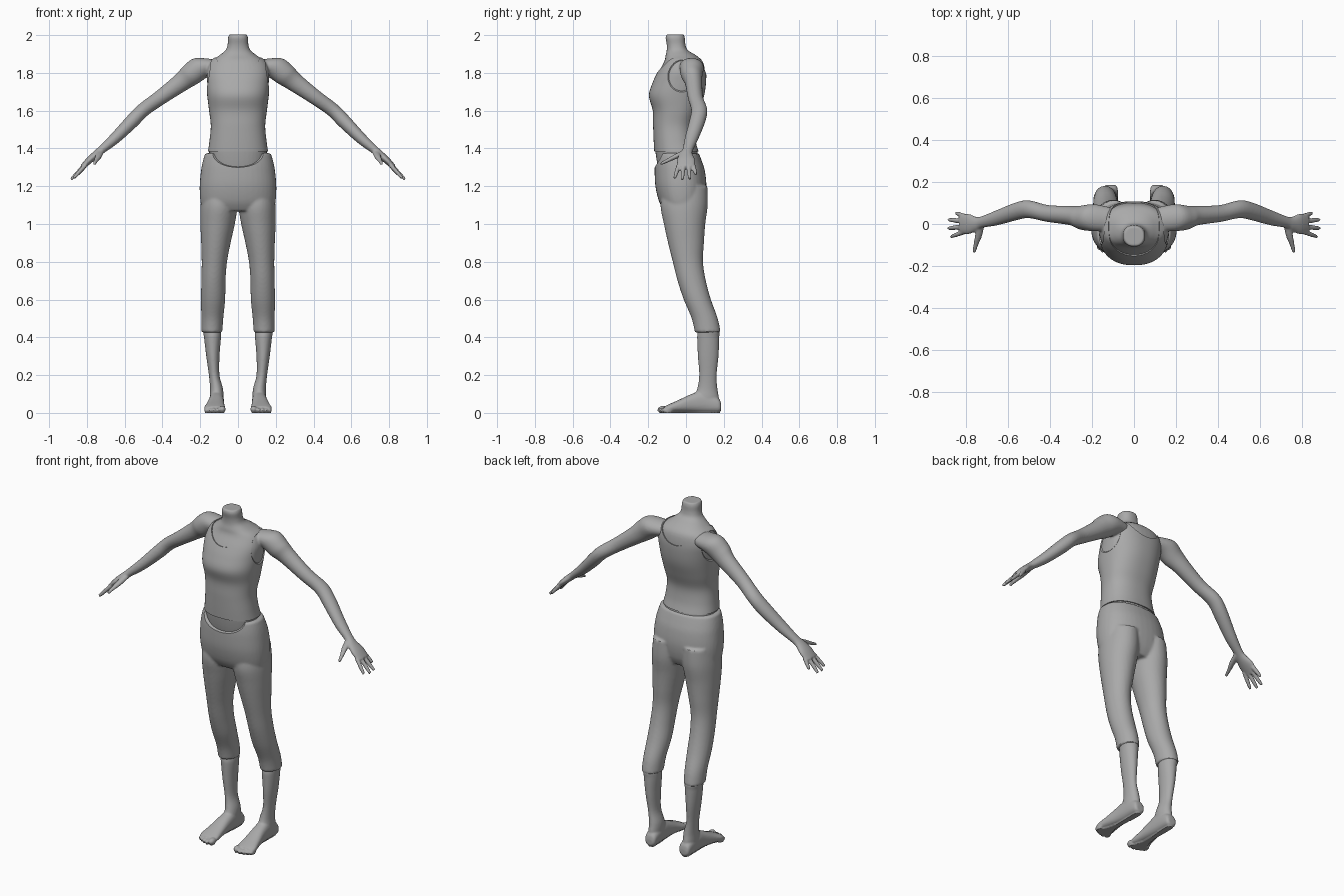
import bpy
import bmesh
from math import cos, sin, pi, copysign
from mathutils import Vector, Matrix

if "Cube" in bpy.data.objects:
    bpy.data.objects.remove(bpy.data.objects["Cube"], do_unlink=True)

grey = bpy.data.materials.new("clay grey")
grey.use_nodes = True
grey.diffuse_color = (0.4, 0.4, 0.4, 1)
grey.node_tree.nodes["Principled BSDF"].inputs["Base Color"].default_value = grey.diffuse_color

X, Y, Z = Vector((1, 0, 0)), Vector((0, 1, 0)), Vector((0, 0, 1))


def smooth_path(rows, steps=5):
    """Catmull-Rom resampling of section rows."""
    out = []
    for i in range(len(rows) - 1):
        p0, p1 = rows[max(i - 1, 0)], rows[i]
        p2, p3 = rows[i + 1], rows[min(i + 2, len(rows) - 1)]
        for k in range(steps):
            t = k / steps
            out.append([b + t / 2 * (c - a + t * (2 * a - 5 * b + 4 * c - d + t * (3 * (b - c) + d - a)))
                        for a, b, c, d in zip(p0, p1, p2, p3)])
    return out + [list(rows[-1])]


def tube(bm, rows, u, v, side=1, power=2.0, sides=40):
    """Closed loft; rows are x, y, z, radius along u, radius along v."""
    rings = []
    for x, y, z, a, b in smooth_path(rows):
        ring = []
        for k in range(sides):
            c, s = cos(2 * pi * k / sides), sin(2 * pi * k / sides)
            p = (Vector((x, y, z)) + u * a * copysign(abs(c) ** (2 / power), c)
                 + v * b * copysign(abs(s) ** (2 / power), s))
            ring.append(bm.verts.new((p.x * side, p.y, p.z)))
        rings.append(ring)
    for r, q in zip(rings, rings[1:]):
        for k in range(sides):
            n = (k + 1) % sides
            bm.faces.new((r[k], r[n], q[n], q[k]))
    bm.faces.new(rings[0])
    bm.faces.new(rings[-1])


def upright(rows, grow=0.0):
    """Rows of z, centre x, half width, front y, back y."""
    return [(x, (f + k) / 2, z, a + grow, (k - f) / 2 + grow) for z, x, a, f, k in rows]


def ball(bm, centre, radii):
    bmesh.ops.create_uvsphere(bm, u_segments=48, v_segments=32, radius=1,
                              matrix=Matrix.Translation(centre) @ Matrix.Diagonal((*radii, 1)))


def finish(name, bm):
    bmesh.ops.recalc_face_normals(bm, faces=bm.faces)
    me = bpy.data.meshes.new(name)
    bm.to_mesh(me)
    bm.free()
    me.materials.append(grey)
    ob = bpy.data.objects.new(name, me)
    bpy.context.collection.objects.link(ob)
    return ob


def activate(ob):
    bpy.ops.object.select_all(action='DESELECT')
    ob.select_set(True)
    bpy.context.view_layer.objects.active = ob


def fuse(ob, voxel, rounds):
    """Merge overlapping volumes into one soft skin."""
    activate(ob)
    m = ob.modifiers.new("fuse", 'REMESH')
    m.mode, m.voxel_size = 'VOXEL', voxel
    bpy.ops.object.modifier_apply(modifier=m.name)
    m = ob.modifiers.new("soften", 'SMOOTH')
    m.factor, m.iterations = 0.5, rounds
    bpy.ops.object.modifier_apply(modifier=m.name)


def carve(ob, name, centre, radii):
    bm = bmesh.new()
    ball(bm, centre, radii)
    cutter = finish(name, bm)
    cutter.hide_render = True
    activate(ob)
    m = ob.modifiers.new("carve", 'BOOLEAN')
    m.operation, m.solver, m.object = 'DIFFERENCE', 'EXACT', cutter
    bpy.ops.object.modifier_apply(modifier=m.name)
    bpy.data.objects.remove(cutter, do_unlink=True)


def shade(ob, angle=0.7):
    activate(ob)
    bpy.ops.object.shade_smooth_by_angle(angle=angle)


# Torso and neck profile
chest = [(1.385, 0, .153, -.162, .06), (1.44, 0, .145, -.165, .045), (1.52, 0, .138, -.168, .04),
         (1.60, 0, .147, -.17, .065), (1.68, 0, .157, -.19, .09), (1.75, 0, .163, -.17, .1),
         (1.81, 0, .165, -.142, .1), (1.86, 0, .145, -.115, .088), (1.892, 0, .1, -.108, .055),
         (1.92, 0, .066, -.102, .01)]
belly = [(1.2, 0, .13, -.12, .06), (1.3, 0, .145, -.148, .065)]
neck = [(1.95, 0, .055, -.102, -.003), (1.985, 0, .053, -.108, -.006), (2.003, 0, .046, -.103, -.012)]

# Arm, from inside the shoulder to the knuckles
arm = [(.10, .02, 1.835, .055, .05), (.19, .03, 1.83, .064, .062), (.25, .03, 1.79, .057, .06),
       (.30, .04, 1.75, .046, .05), (.41, .05, 1.67, .04, .04), (.50, .07, 1.605, .042, .037),
       (.56, .06, 1.545, .042, .037), (.65, .03, 1.455, .036, .03), (.72, .01, 1.395, .028, .022),
       (.75, 0, 1.37, .034, .02), (.79, 0, 1.335, .049, .018), (.825, 0, 1.3, .044, .013)]
fingers = [((.805, .037, 1.315), (.848, .052, 1.262)), ((.81, .013, 1.312), (.882, .02, 1.238)),
           ((.81, -.013, 1.312), (.884, -.02, 1.236)), ((.805, -.037, 1.315), (.87, -.06, 1.243))]
thumb = [(.73, -.005, 1.38, .02, .016), (.74, -.06, 1.355, .017, .014),
         (.752, -.1, 1.335, .012, .011), (.76, -.136, 1.318, .008, .008)]
across = Vector((.65, 0, .76))

bm = bmesh.new()
tube(bm, upright(belly + chest + neck), X, Y, power=2.3)
for s in (1, -1):
    tube(bm, arm, Y, across, s)
    tube(bm, thumb, X, Z, s, sides=16)
    for base, tip in fingers:
        a, b = Vector(base), Vector(tip)
        tube(bm, [(*a, .012, .012), (*a.lerp(b, .6), .011, .011), (*b, .008, .008)], Y, across, s, sides=16)
upper_body = finish("upper_body", bm)
fuse(upper_body, 0.0055, 3)
shade(upper_body, 1.0)

# Bare shins and feet
shin = [(.6, .13, .05, .005, .12), (.45, .137, .048, .058, .173), (.4, .135, .045, .059, .176),
        (.3, .133, .035, .063, .172), (.2, .126, .028, .07, .162), (.13, .114, .034, .06, .166),
        (.08, .113, .036, .04, .174), (.03, .113, .034, .04, .176)]
foot = [(.186, .112, .02, .015, .045), (.17, .112, .034, .002, .08), (.09, .113, .038, .002, .115),
        (.03, .115, .041, .004, .1), (-.04, .12, .049, .004, .068), (-.09, .123, .056, .002, .046),
        (-.115, .12, .05, .004, .034)]
toes = [(.083, -.122, .018), (.108, -.124, .013), (.129, -.118, .013), (.149, -.108, .012), (.166, -.097, .012)]
for s, name in ((1, "left_leg"), (-1, "right_leg")):
    bm = bmesh.new()
    tube(bm, upright(shin), X, Y, s)
    tube(bm, [(x, y, (lo + hi) / 2, a, (hi - lo) / 2) for y, x, a, lo, hi in foot], X, Z, s, power=2.4)
    for x, y, r in toes:
        ball(bm, (x * s, y, r + .001), (r, .028, r))
    leg = finish(name, bm)
    fuse(leg, 0.005, 3)
    for v in leg.data.vertices:
        if v.co.z < 0.006:
            v.co.z = 0
    shade(leg, 1.0)

# Tank top with scooped neck and armholes
bm = bmesh.new()
tube(bm, upright(chest, .006), X, Y, power=2.3, sides=64)
shirt = finish("tank_top", bm)
carve(shirt, "neck_cutter", (0, 0, 1.915), (.125, .3, .13))
for s in (1, -1):
    carve(shirt, "armhole_cutter", (.212 * s, -.01, 1.8), (.085, .12, .125))
shade(shirt)

# Cropped trousers with a dipped front waist
hips = [(1.07, 0, .185, -.115, .075), (1.12, 0, .199, -.143, .098), (1.2, 0, .203, -.162, .108),
        (1.28, 0, .196, -.166, .1), (1.33, 0, .187, -.164, .085), (1.375, 0, .174, -.158, .068)]
trouser_leg = [(1.2, .095, .09, -.12, .113), (1.1, .1, .098, -.135, .115), (1.0, .108, .091, -.117, .102),
               (.9, .117, .078, -.095, .095), (.8, .125, .067, -.07, .09), (.7, .13, .064, -.045, .105),
               (.6, .132, .064, -.012, .132), (.5, .136, .058, .03, .168), (.425, .138, .055, .047, .184)]
bm = bmesh.new()
tube(bm, upright(hips), X, Y, power=2.3)
for s in (1, -1):
    tube(bm, upright(trouser_leg), X, Y, s)
trousers = finish("trousers", bm)
fuse(trousers, 0.008, 3)
carve(trousers, "waist_cutter", (0, -.17, 1.4), (.165, .09, .1))
shade(trousers)
